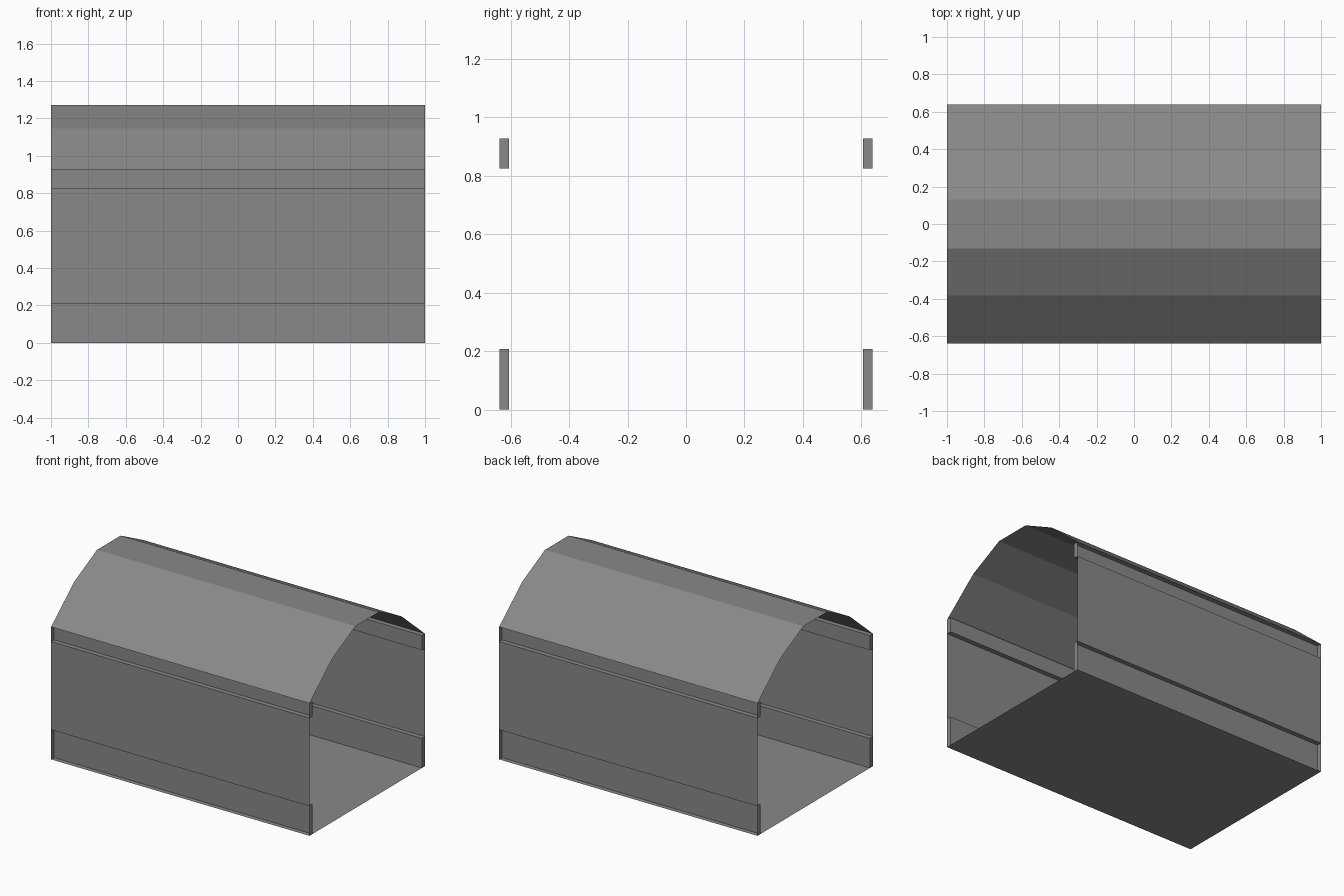
import bpy, bmesh

if "Cube" in bpy.data.objects:
    bpy.data.objects.remove(bpy.data.objects["Cube"])

W, D = 0.638, 0.605           # outer wall and recessed groove depth (y)
LOW, MID, EAVE = 0.207, 0.824, 0.927

mat = bpy.data.materials.new("grey")
mat.diffuse_color = (0.25, 0.25, 0.25, 1)
mat.use_nodes = True
mat.node_tree.nodes["Principled BSDF"].inputs["Base Color"].default_value = mat.diffuse_color


def finish(name, bm):
    me = bpy.data.meshes.new(name)
    bm.to_mesh(me)
    bm.free()
    me.materials.append(mat)
    bpy.context.collection.objects.link(bpy.data.objects.new(name, me))


def sheet(bm, profile, flip=False):
    """Sweep an open (y, z) profile along x as thin sheet faces."""
    rows = [[bm.verts.new((x, y, z)) for x in (-1, 1)] for y, z in profile]
    for a, b in zip(rows, rows[1:]):
        f = [a[0], a[1], b[1], b[0]]
        bm.faces.new(f[::-1] if flip else f)


# floor sheet
bm = bmesh.new()
sheet(bm, [(W, 0), (-W, 0)])
bmesh.ops.recalc_face_normals(bm, faces=bm.faces)
for f in bm.faces:
    if f.normal.z > 0:
        f.normal_flip()
finish("floor", bm)

# side walls with two grooves each, closed at the ends
for s, name in ((-1, "front_wall"), (1, "back_wall")):
    bm = bmesh.new()
    prof = [(D, 0), (D, LOW), (W, LOW), (W, MID), (D, MID), (D, EAVE), (W, EAVE)]
    sheet(bm, [(s * y, z) for y, z in prof], s > 0)
    for x in (-1, 1):
        for z0, z1 in ((0, LOW), (MID, EAVE)):
            c = [(x, s * D, z0), (x, s * W, z0), (x, s * W, z1), (x, s * D, z1)]
            if x * s < 0:
                c.reverse()
            bm.faces.new([bm.verts.new(p) for p in c])
    finish(name, bm)

# five-facet arched roof
bm = bmesh.new()
half = [(-W, EAVE), (-0.382, 1.145), (-0.13, 1.272)]
sheet(bm, half + [(-y, z) for y, z in reversed(half)])
finish("arched_roof", bm)
